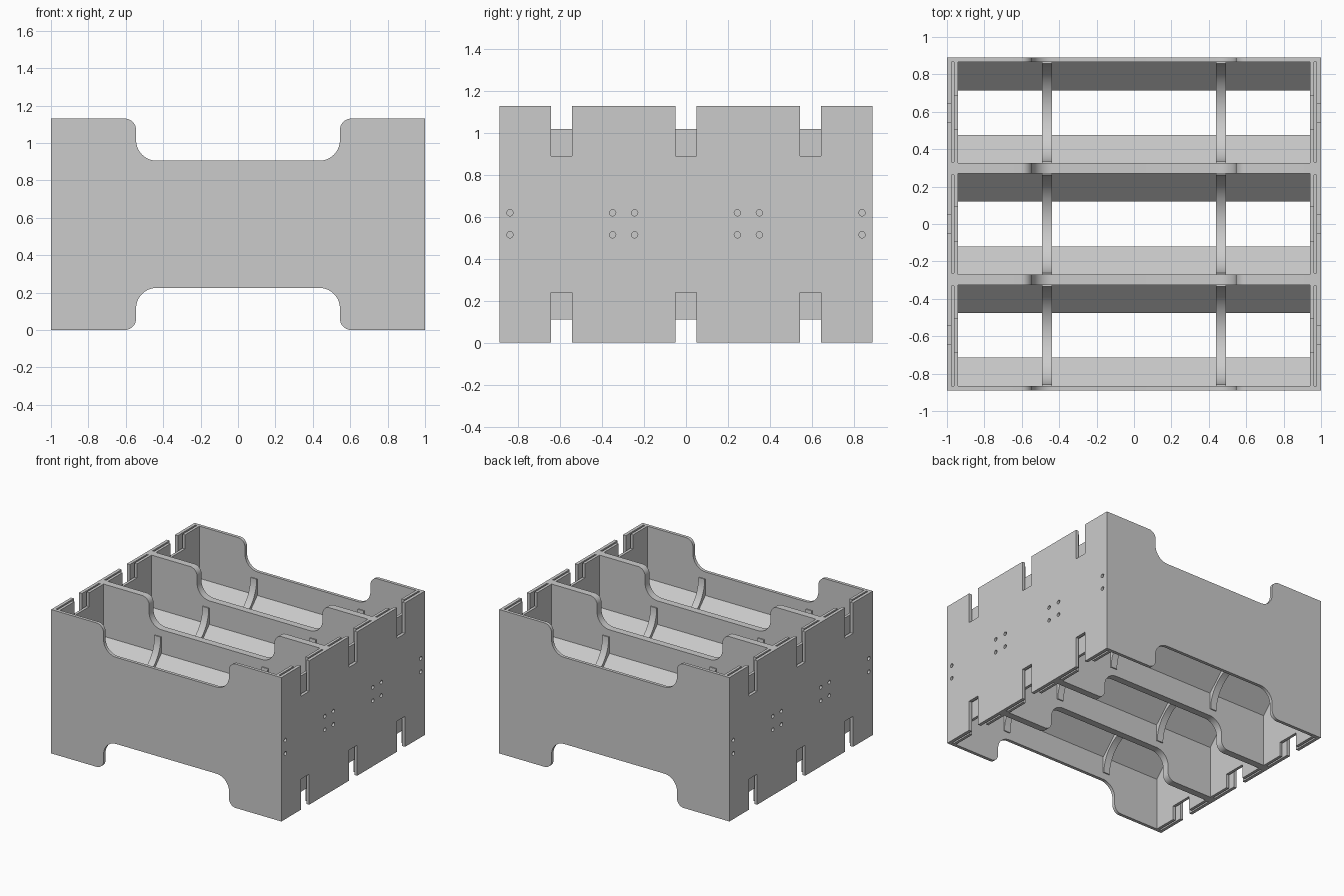
import bpy, bmesh
from math import cos, sin, pi, radians
from mathutils import Matrix, Vector

if "Cube" in bpy.data.objects:
    bpy.data.objects.remove(bpy.data.objects["Cube"])

H, MID = 1.13, 0.565
BAYS = (-0.595, 0, 0.595)
HALF_BAY = 0.27

grey = bpy.data.materials.new("plain grey")
grey.use_nodes = True
colour = (0.6, 0.6, 0.6, 1)
grey.diffuse_color = colour
grey.node_tree.nodes["Principled BSDF"].inputs["Base Color"].default_value = colour


def finish(name, bm):
    bmesh.ops.recalc_face_normals(bm, faces=bm.faces)
    mesh = bpy.data.meshes.new(name)
    bm.to_mesh(mesh)
    bm.free()
    mesh.materials.append(grey)
    ob = bpy.data.objects.new(name, mesh)
    bpy.context.collection.objects.link(ob)
    return ob


def smooth(ob):
    bpy.ops.object.select_all(action='DESELECT')
    ob.select_set(True)
    bpy.context.view_layer.objects.active = ob
    bpy.ops.object.shade_smooth_by_angle(angle=radians(30))


def extrude(name, outline, axis, start, end):
    """Extrude an outline of (x or y, z) points along the given axis."""
    bm = bmesh.new()
    place = (lambda a, z: (start, a, z)) if axis == 'x' else (lambda a, z: (a, start, z))
    face = bm.faces.new([bm.verts.new(place(a, z)) for a, z in outline])
    moved = bmesh.ops.extrude_face_region(bm, geom=[face])["geom"]
    step = Vector((end - start, 0, 0) if axis == 'x' else (0, end - start, 0))
    bmesh.ops.translate(bm, vec=step, verts=[v for v in moved if isinstance(v, bmesh.types.BMVert)])
    return finish(name, bm)


def arc(cx, cz, r, a0, a1, n=10):
    return [(cx + r * cos(radians(a0 + (a1 - a0) * i / n)),
             cz + r * sin(radians(a0 + (a1 - a0) * i / n))) for i in range(n + 1)]


def rect(a0, a1, z0, z1):
    return [(a0, z0), (a1, z0), (a1, z1), (a0, z1)]


def mirror_z(points):
    return [(a, 2 * MID - z) for a, z in reversed(points)]


# Long panels with a wide rounded hand cut-out above and below
def long_panel(name, half, y0, y1):
    right = arc(0.435, 1.015, 0.11, -90, 0) + arc(0.605, H - 0.06, 0.06, 180, 90) + [(half, H)]
    left = [(-x, z) for x, z in reversed(right)]
    top = left + right
    smooth(extrude(name, top + mirror_z(top), 'y', y0, y1))


long_panel("front_panel", 1, -0.89, -0.865)
long_panel("back_panel", 1, 0.865, 0.89)
long_panel("front_divider", 0.96, -0.325, -0.27)
long_panel("back_divider", 0.96, 0.27, 0.325)


# End walls: notched outer and inner skins around a grooved core
def notched(half_notch, floor):
    top = [(-0.865, H)]
    for c in BAYS:
        top += [(c - half_notch, H), (c - half_notch, floor),
                (c + half_notch, floor), (c + half_notch, H)]
    top.append((0.865, H))
    return top + mirror_z(top)


def drill(ob, side):
    bm = bmesh.new()
    for y in (0.84, 0.35, 0.245):
        for s in (-1, 1):
            for z in (0.515, 0.62):
                bmesh.ops.create_cone(
                    bm, cap_ends=True, segments=20, radius1=0.015, radius2=0.015, depth=0.1,
                    matrix=Matrix.Translation((side, s * y, z)) @ Matrix.Rotation(pi / 2, 4, 'Y'))
    cutter = finish("hole_cutter", bm)
    cutter.hide_render = True
    mod = ob.modifiers.new("holes", 'BOOLEAN')
    mod.operation, mod.solver, mod.object = 'DIFFERENCE', 'EXACT', cutter
    bpy.context.view_layer.objects.active = ob
    bpy.ops.object.modifier_apply(modifier=mod.name)
    bpy.data.objects.remove(cutter)


for side, label in ((1, "left"), (-1, "right")):
    outer = extrude(label + "_outer_skin", notched(0.05, 0.89), 'x', side * 0.975, side)
    drill(outer, side)
    extrude(label + "_inner_skin", notched(0.09, 1.02), 'x', side * 0.94, side * 0.962)
    extrude(label + "_core", rect(-0.865, 0.865, 0.25, 0.88), 'x', side * 0.962, side * 0.975)
    for y in (-0.2975, 0.2975):
        extrude(label + "_core_post", rect(y - 0.035, y + 0.035, 0, H),
                'x', side * 0.962, side * 0.975)

# In every bay: two pointed rails and two ribs with a round cradle above and below
for c in BAYS:
    for s in (-1, 1):
        wall = c + s * HALF_BAY
        rail = [(wall, MID - 0.155), (wall - s * 0.15, MID), (wall, MID + 0.155)]
        extrude("rail", rail, 'x', -0.945, 0.945)
    cradle = [(c - HALF_BAY, 0.85)] + arc(c, 0.85, 0.262, 180, 360, 32) + [(c + HALF_BAY, 0.85)]
    for x in (-0.465, 0.465):
        smooth(extrude("cradle_rib", cradle + mirror_z(cradle), 'x', x - 0.027, x + 0.027))
